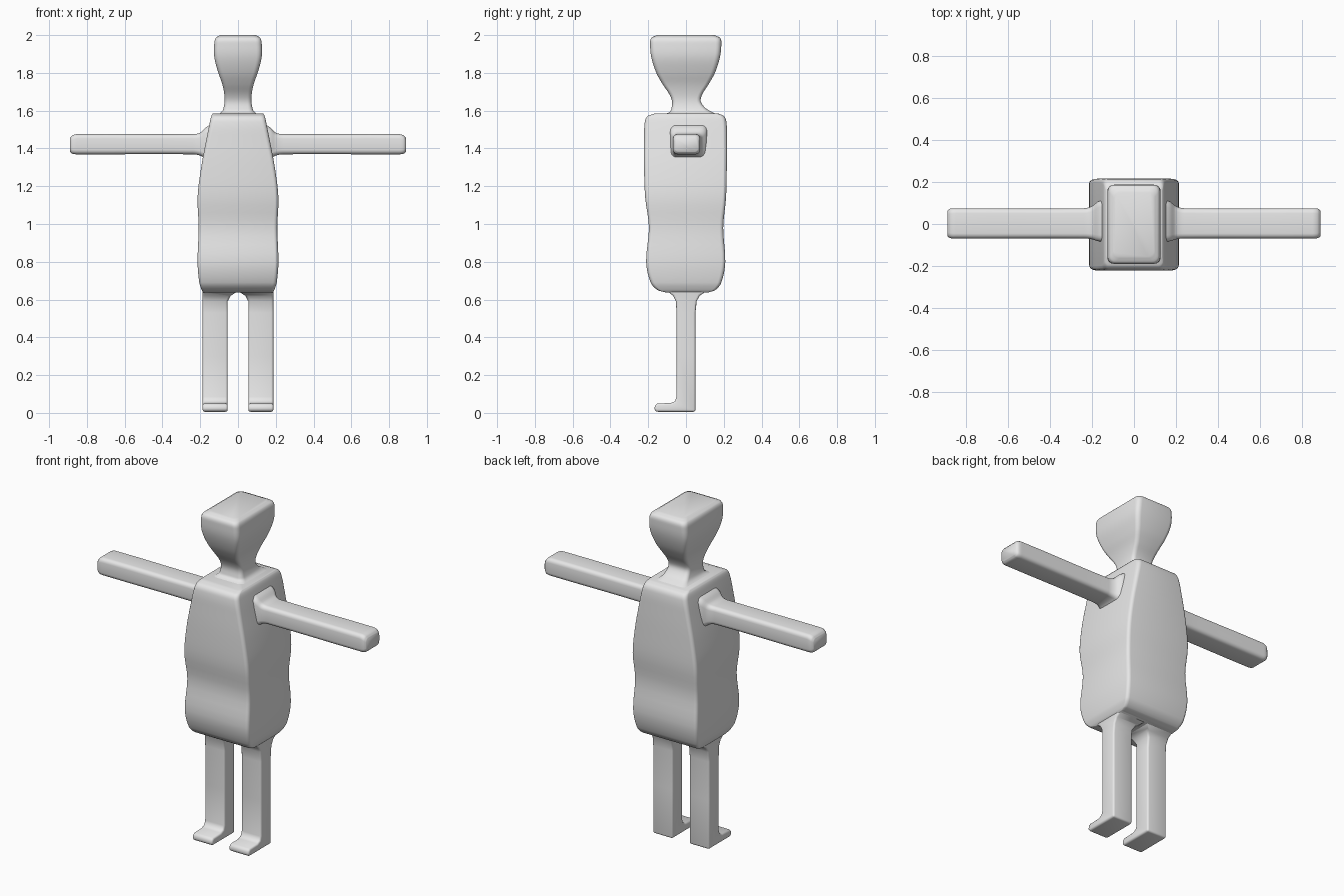
import bpy, bmesh, math

if "Cube" in bpy.data.objects:
    bpy.data.objects.remove(bpy.data.objects["Cube"])

grey = bpy.data.materials.new("light_grey")
grey.diffuse_color = (0.8, 0.8, 0.8, 1)
grey.use_nodes = True
grey.node_tree.nodes["Principled BSDF"].inputs["Base Color"].default_value = grey.diffuse_color


def finish(bm, name, angle=40):
    bmesh.ops.recalc_face_normals(bm, faces=bm.faces)
    me = bpy.data.meshes.new(name)
    bm.to_mesh(me)
    bm.free()
    ob = bpy.data.objects.new(name, me)
    bpy.context.collection.objects.link(ob)
    me.materials.append(grey)
    bpy.ops.object.select_all(action='DESELECT')
    bpy.context.view_layer.objects.active = ob
    ob.select_set(True)
    bpy.ops.object.shade_smooth_by_angle(angle=math.radians(angle))
    return ob


def spline(keys, steps):
    """Smooth curve through the key sections."""
    out = []
    for i in range(len(keys) - 1):
        p0, p1, p2 = keys[max(i - 1, 0)], keys[i], keys[i + 1]
        p3 = keys[min(i + 2, len(keys) - 1)]
        d0, d1, d2 = (max(abs(b[0] - a[0]), 1e-6) for a, b in ((p0, p1), (p1, p2), (p2, p3)))
        for s in range(steps):
            t = s / steps
            row = []
            for a, b, c, d in zip(p0, p1, p2, p3):
                m1 = (c - a) / (d0 + d1) * d1 if i else c - b
                m2 = (d - b) / (d1 + d2) * d1 if i + 2 < len(keys) else c - b
                row.append((2*t**3 - 3*t**2 + 1) * b + (t**3 - 2*t**2 + t) * m1
                           + (3*t**2 - 2*t**3) * c + (t**3 - t**2) * m2)
            out.append(row)
    return out + [list(keys[-1])]


def loft(name, keys, place, steps=4, angle=60):
    """Skin rounded rectangles: (position, u0, u1, v0, v1, corner radius)."""
    bm = bmesh.new()
    rings = []
    for t, u0, u1, v0, v1, r in spline(keys, steps):
        ring = []
        for q, (cu, cv) in enumerate(((u1 - r, v1 - r), (u0 + r, v1 - r),
                                      (u0 + r, v0 + r), (u1 - r, v0 + r))):
            for k in range(5):
                a = math.pi / 2 * (q + k / 4)
                ring.append(bm.verts.new(place(t, cu + r * math.cos(a), cv + r * math.sin(a))))
        rings.append(ring)
    for a, b in zip(rings, rings[1:]):
        for i in range(len(a)):
            j = (i + 1) % len(a)
            bm.faces.new((a[i], a[j], b[j], b[i]))
    bm.faces.new(rings[0])
    bm.faces.new(rings[-1])
    return finish(bm, name, angle)


def upright(t, u, v):
    return (u, v, t)


# Torso: tapered chest, slight waist, rounded bottom
torso = [(.638, -.185, .185, -.11, .12, .012), (.65, -.192, .192, -.15, .155, .016),
         (.69, -.205, .205, -.187, .187, .02), (.80, -.214, .214, -.211, .208, .02),
         (.98, -.208, .208, -.196, .197, .02), (1.14, -.214, .214, -.216, .212, .02),
         (1.30, -.195, .195, -.222, .216, .02), (1.45, -.167, .167, -.222, .217, .022),
         (1.54, -.149, .149, -.218, .214, .024), (1.572, -.141, .141, -.202, .2, .024),
         (1.585, -.133, .133, -.165, .17, .02)]
loft("torso", torso, upright)

# Head and neck in one flowing form
head = [(1.575, -.115, .115, -.13, .17, .03), (1.592, -.088, .088, -.088, .14, .03),
        (1.612, -.077, .077, -.077, .105, .025), (1.65, -.071, .071, -.074, .078, .022),
        (1.69, -.073, .073, -.09, .088, .022), (1.74, -.083, .083, -.124, .12, .022),
        (1.80, -.104, .104, -.157, .153, .024), (1.88, -.125, .125, -.183, .179, .028),
        (1.95, -.126, .126, -.19, .187, .03), (1.985, -.118, .118, -.184, .181, .03),
        (2.0, -.095, .095, -.155, .152, .03)]
loft("head", head, upright)

# Arms with a flare at the shoulder and a tapered tip (u is y, v is z)
arm = [(.14, -.085, .115, 1.33, 1.53, .03), (.172, -.082, .107, 1.345, 1.51, .03),
       (.20, -.073, .085, 1.362, 1.483, .026), (.24, -.069, .075, 1.369, 1.476, .024),
       (.85, -.069, .075, 1.369, 1.476, .024), (.877, -.067, .073, 1.372, 1.469, .024),
       (.89, -.058, .064, 1.382, 1.455, .02)]

# Legs: side outline (y, z) of leg and foot, widened inwards at the crotch
outline = [(.05, .006), (.05, .3), (.05, .53), (.056, .59), (.072, .62), (.11, .645), (.11, .69),
           (-.1, .69), (-.1, .645), (-.068, .62), (-.053, .59), (-.05, .53), (-.05, .3),
           (-.05, .085), (-.058, .062), (-.08, .052), (-.15, .05), (-.165, .04), (-.167, .02),
           (-.16, .006)]


def inner_x(z):
    if z < .59:
        return .055
    return .055 - .055 * min(1, (z - .59) / .055) ** 2


def leg(name, side):
    bm = bmesh.new()
    a = [bm.verts.new((side * inner_x(z), y, z)) for y, z in outline]
    b = [bm.verts.new((side * .187, y, z)) for y, z in outline]
    n = len(outline)
    for i in range(n):
        j = (i + 1) % n
        bm.faces.new((a[i], a[j], b[j], b[i]))
    # Horizontal strips close the leg sides, the foot closes as one face
    for v in (a, b):
        for i in range(6):
            if i:
                bm.faces.new((v[i], v[i + 1], v[12 - i], v[13 - i]))
        bm.faces.new([v[0], v[1], v[12]] + v[13:])
    bmesh.ops.recalc_face_normals(bm, faces=bm.faces)
    sharp = [e for e in bm.edges if e.calc_face_angle(0) > math.radians(50)]
    bmesh.ops.bevel(bm, geom=sharp, offset=.011, segments=3, profile=.5, affect='EDGES',
                    clamp_overlap=True)
    finish(bm, name, 50)


for label, side in (("left", 1), ("right", -1)):
    loft(label + "_arm", arm, lambda t, u, v: (side * t, u, v))
    leg(label + "_leg", side)
